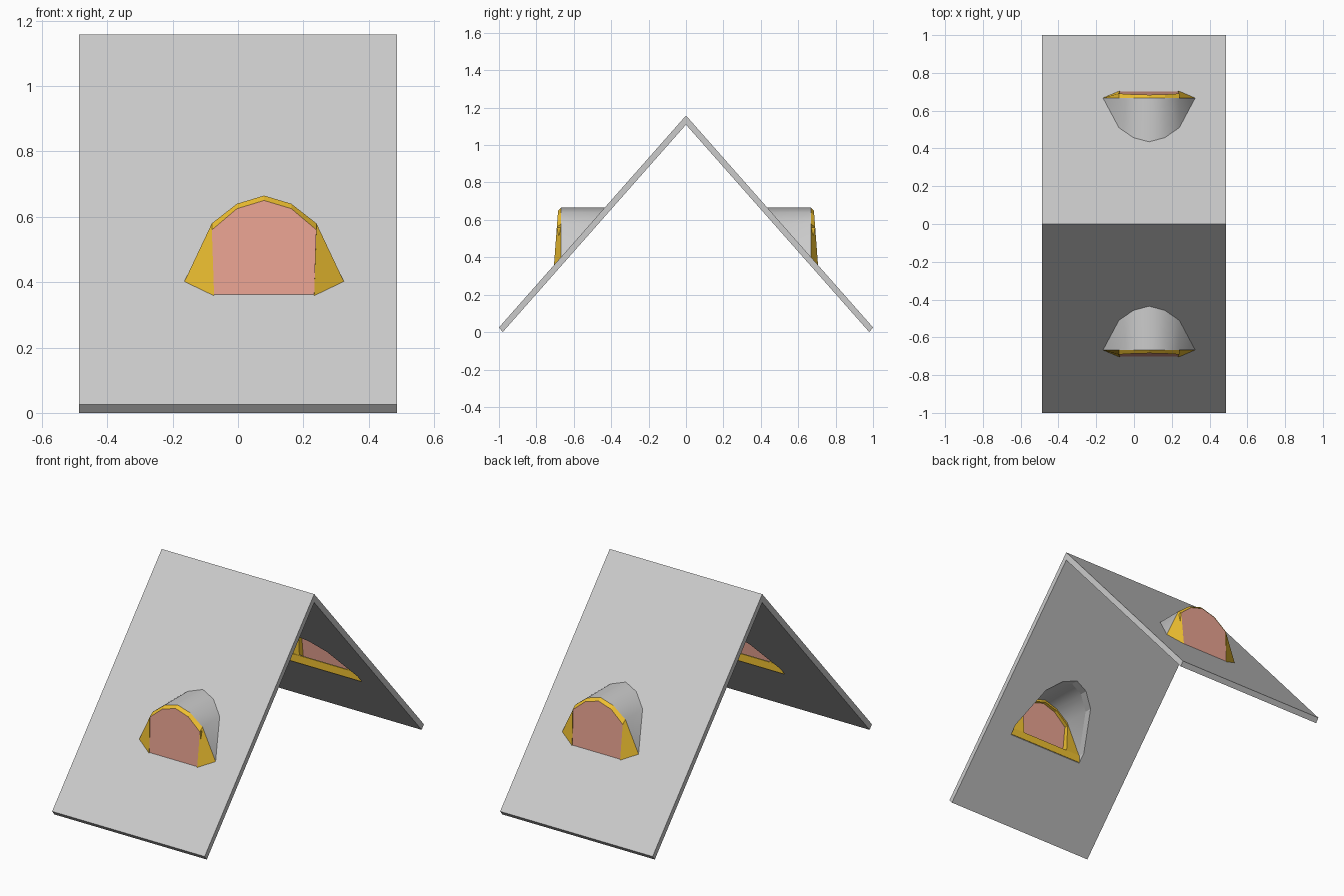
import bpy, bmesh

if "Cube" in bpy.data.objects:
    bpy.data.objects.remove(bpy.data.objects["Cube"])

CX = 0.08          # dormer centre line
FRONT = -0.667     # plane of the dormer's front wall
RIDGE, SLOPE = 1.158, 1.133


def material(name, color):
    m = bpy.data.materials.new(name)
    m.diffuse_color = (*color, 1)
    m.use_nodes = True
    m.node_tree.nodes["Principled BSDF"].inputs["Base Color"].default_value = m.diffuse_color
    return m


def make(name, verts, faces, mat=None, recalc=True, mirror=False):
    me = bpy.data.meshes.new(name)
    me.from_pydata(verts, [], faces)
    if recalc:
        bm = bmesh.new()
        bm.from_mesh(me)
        bmesh.ops.recalc_face_normals(bm, faces=bm.faces)
        bm.to_mesh(me)
        bm.free()
    ob = bpy.data.objects.new(name, me)
    bpy.context.collection.objects.link(ob)
    if mat:
        me.materials.append(mat)
    if mirror:
        mod = ob.modifiers.new("mirror", 'MIRROR')
        mod.use_axis = (False, True, False)
        mod.use_mirror_merge = False
    return ob


def prism(name, section, axis, a, b, mat=None, mirror=False):
    """Extrude a closed 2D section along x or y from a to b."""
    n = len(section)
    place = (lambda p, t: (t, p[0], p[1])) if axis == 'x' else (lambda p, t: (p[0], t, p[1]))
    verts = [place(p, t) for t in (a, b) for p in section]
    faces = [(i, (i + 1) % n, n + (i + 1) % n, n + i) for i in range(n)]
    faces += [tuple(range(n)), tuple(range(n, 2 * n))]
    return make(name, verts, faces, mat, mirror=mirror)


def symmetric(half):
    """Half profile from the lower corner to the apex, completed left to right."""
    return [(CX - x, z) for x, z in half] + [(CX + x, z) for x, z in half[-2::-1]]


orange = material("frame_orange", (0.85, 0.52, 0.03))
red = material("pane_red", (0.80, 0.36, 0.28))

outer = symmetric([(0.245, 0.40), (0.16, 0.58), (0.083, 0.64), (0, 0.665)])
inner = symmetric([(0.153, 0.355), (0.16, 0.56), (0.083, 0.625), (0, 0.65)])
n = len(outer)

# Gable roof with thickness
roof = prism("roof", [(-1, 0.025), (0, RIDGE), (1, 0.025), (0.98, 0), (0, 1.109), (-0.98, 0)],
             'x', -0.487, 0.487)

# Arched openings through both slopes
cutter = prism("opening_cutter", [(CX - 0.245, 0.3)] + outer + [(CX + 0.245, 0.3)],
               'y', FRONT, -FRONT)
cutter.hide_render = True
cutter.display_type = 'WIRE'
cut = roof.modifiers.new("openings", 'BOOLEAN')
cut.operation = 'DIFFERENCE'
cut.solver = 'EXACT'
cut.object = cutter

# Dormer vault, running back until it meets the roof
verts = [(x, FRONT, z) for x, z in outer]
verts += [(x, max(FRONT, -(RIDGE - z) / SLOPE), z) for x, z in outer]
vault = make("dormer_vault", verts, [(i, i + 1, n + i + 1, n + i) for i in range(n - 1)],
             recalc=False, mirror=True)
bpy.context.view_layer.objects.active = vault
vault.select_set(True)
bpy.ops.object.shade_smooth_by_angle(angle=0.9)
vault.select_set(False)


# Window frame: outer edge, leaning front edge and back edge joined as a ring
def lean(z):
    return -0.684 - (0.65 - z) * 0.075


rings = [[(x, FRONT, z) for x, z in outer],
         [(x, lean(z), z) for x, z in inner],
         [(x, FRONT + 0.003, max(z, 0.40)) for x, z in inner]]
faces = []
for r in range(3):
    s = (r + 1) % 3
    for i in range(n):
        j = (i + 1) % n
        faces.append((r * n + i, r * n + j, s * n + j, s * n + i))
make("window_frame", sum(rings, []), faces, orange, mirror=True)

# Sill closing the bottom of the opening on the inside
prism("window_sill", [(CX - 0.244, 0.356), (CX + 0.244, 0.356), (CX + 0.244, 0.40), (CX - 0.244, 0.40)],
      'y', FRONT + 0.001, FRONT + 0.004, orange, mirror=True)

# Window pane, set just behind the frame's front edge
make("window_pane", [(x, lean(z) + 0.003, z) for x, z in inner],
     [tuple(reversed(range(n)))], red, recalc=False, mirror=True)
